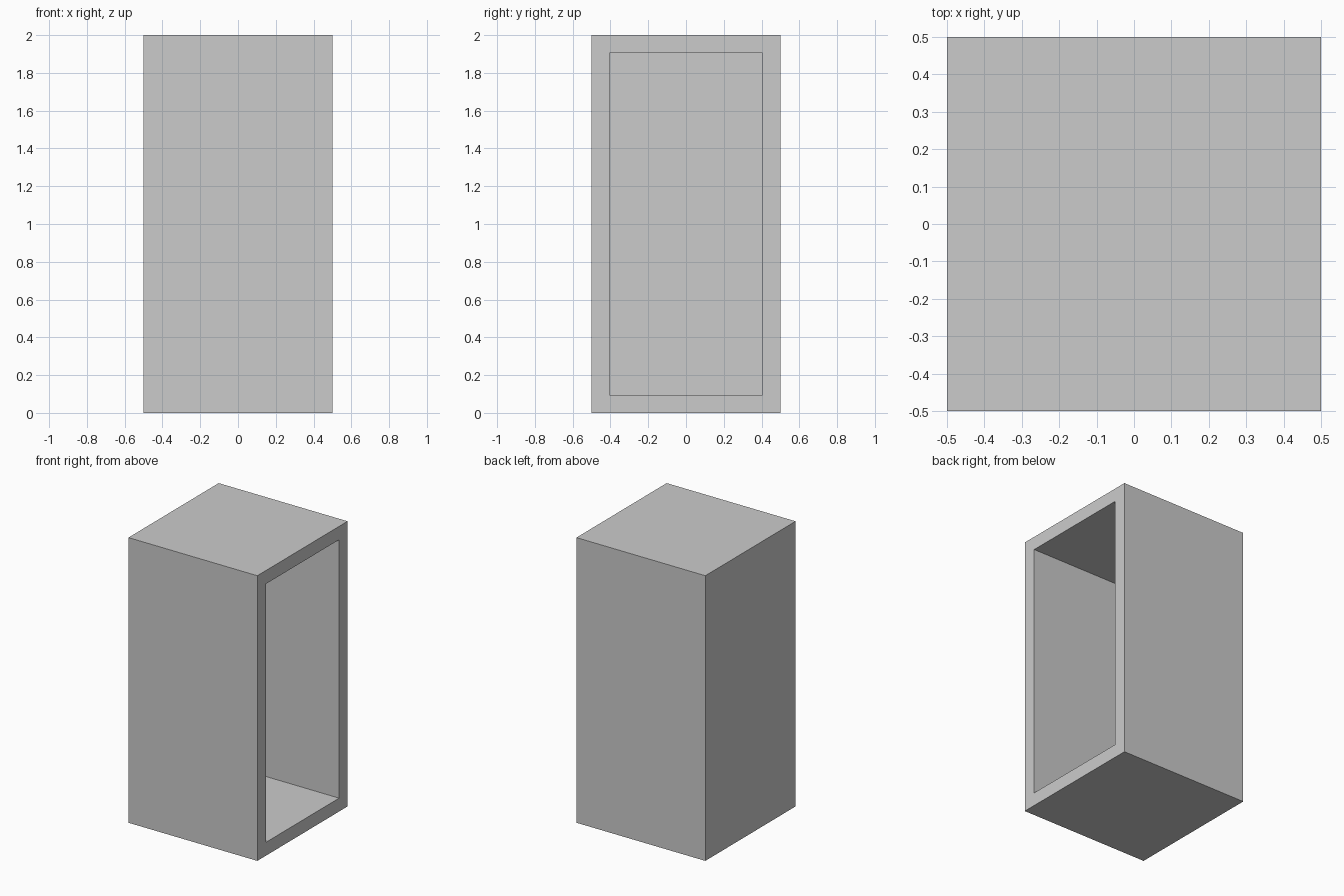
import bpy, bmesh
from mathutils import Vector

if "Cube" in bpy.data.objects:
    bpy.data.objects.remove(bpy.data.objects["Cube"])

WALL = 0.094

# Outer box, 1 x 1 x 2, standing on the ground
bm = bmesh.new()
bmesh.ops.create_cube(bm, size=1)
bmesh.ops.scale(bm, vec=(1, 1, 2), verts=bm.verts)
bmesh.ops.translate(bm, vec=(0, 0, 1), verts=bm.verts)

# Rim around the open +x side
bm.normal_update()
opening = max(bm.faces, key=lambda f: f.normal.x)
bmesh.ops.inset_region(bm, faces=[opening], thickness=WALL, use_even_offset=True)

# Cavity pushed in to the back wall
cavity = bmesh.ops.extrude_discrete_faces(bm, faces=[opening])["faces"][0]
bmesh.ops.translate(bm, vec=Vector((WALL - 1, 0, 0)), verts=cavity.verts)
bmesh.ops.recalc_face_normals(bm, faces=bm.faces)

mesh = bpy.data.meshes.new("open_box")
bm.to_mesh(mesh)
bm.free()
bpy.context.collection.objects.link(bpy.data.objects.new("open_box", mesh))
